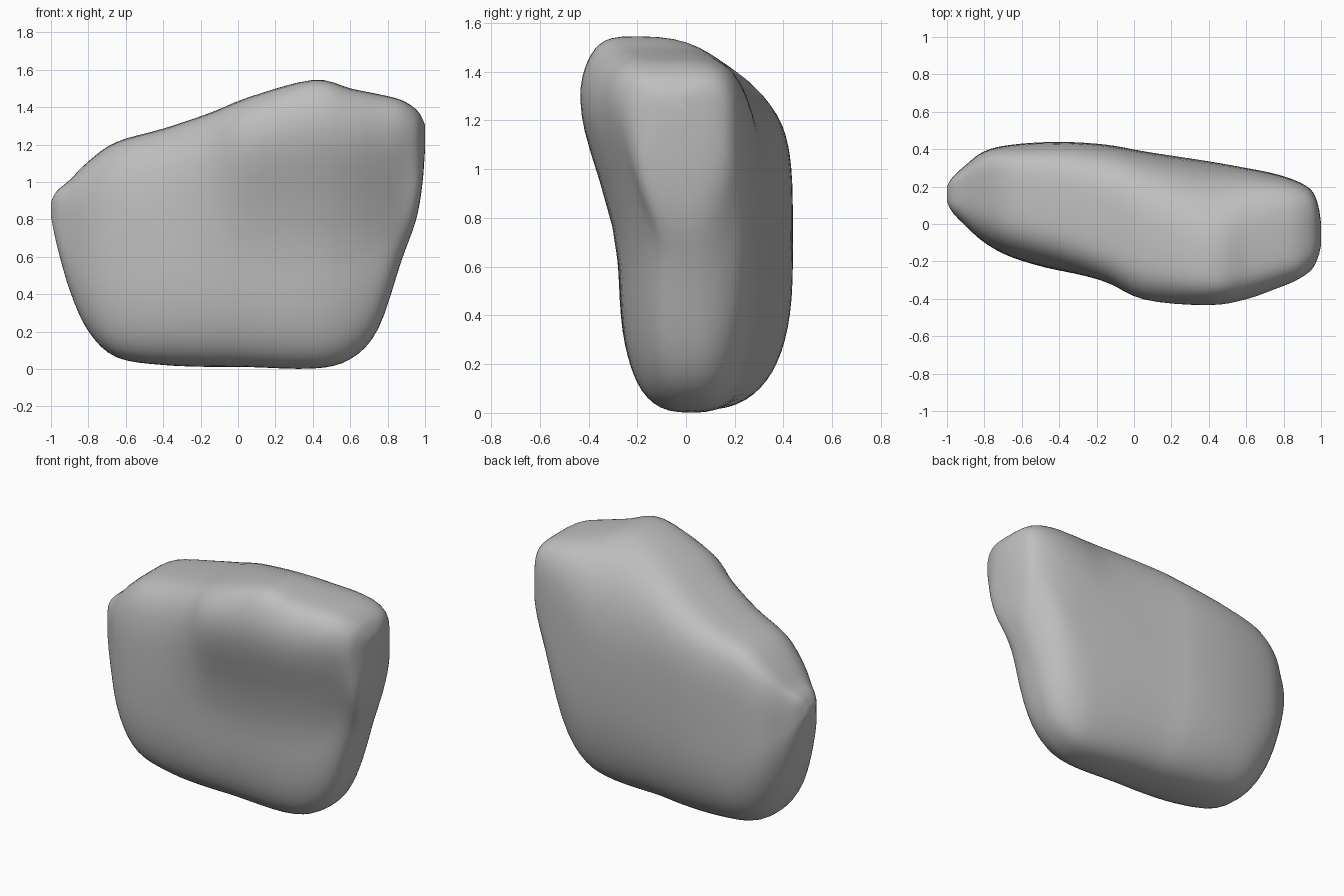
import bpy
import bmesh
from math import sin, cos, tau

cube = bpy.data.objects.get("Cube")
if cube:
    bpy.data.objects.remove(cube, do_unlink=True)

SEGMENTS = 64  # points around each section
STEPS = 4      # rings between two stations

# Stations along the boulder:
# x, bottom z, top z, lower front y, upper front y, back y, crest y,
# roundness of the upper back edge (1 is an ellipse, 0 is a box)
STATIONS = [
    (-1.0, .82, .89, .12, .12, .2, .16, .7),
    (-.97, .67, .95, .06, .07, .25, .18, .55),
    (-.9, .42, 1.01, -.01, -.01, .315, .2, .48),
    (-.8, .2, 1.11, -.1, -.09, .39, .2, .45),
    (-.65, .06, 1.215, -.18, -.17, .425, .16, .45),
    (-.4, .02, 1.285, -.25, -.25, .44, .1, .47),
    (-.15, .01, 1.37, -.275, -.35, .425, 0, .54),
    (.05, .01, 1.45, -.275, -.455, .39, -.08, .63),
    (.4, 0, 1.55, -.27, -.465, .335, -.2, .8),
    (.6, .05, 1.5, -.23, -.44, .3, -.16, .6),
    (.75, .21, 1.47, -.18, -.385, .27, -.12, .5),
    (.87, .57, 1.44, -.14, -.325, .23, -.1, .47),
    (.95, .79, 1.39, -.15, -.26, .18, -.06, .45),
    (.985, .98, 1.34, -.15, -.18, .1, -.05, .5),
    (1.0, 1.18, 1.3, -.1, -.11, 0, -.05, .7),
]


def smoothstep(low, high, value):
    t = min(max((value - low) / (high - low), 0), 1)
    return t * t * (3 - 2 * t)


def spline(a, b, c, d, t):
    """Smooth curve from b to c, guided by their neighbours."""
    return b + t / 2 * (c - a + t * (2 * a - 5 * b + 4 * c - d
                                     + t * (3 * (b - c) + d - a)))


def refined_stations():
    last = len(STATIONS) - 1
    for i in range(last):
        near = [STATIONS[min(max(i + k, 0), last)] for k in (-1, 0, 1, 2)]
        for step in range(STEPS):
            yield [spline(*values, step / STEPS) for values in zip(*near)]
    yield STATIONS[last]


def section(x, bottom, top, front_low, front_high, back, crest, roundness):
    """Rounded closed outline with an overhanging upper front."""
    keel = (front_low + back) * .4
    # The underside rounds off towards both ends at the back
    under_back = .77 + .35 * smoothstep(.55, .95, abs(x))
    points = []
    for i in range(SEGMENTS):
        angle = tau * i / SEGMENTS
        across, up = cos(angle), sin(angle)
        if across > 0:
            power = roundness if up > 0 else under_back
        else:
            power = .54 if up > 0 else .66
        height = abs(up) ** power * (1 if up > 0 else -1)
        width = abs(across) ** power
        z = (bottom + top) / 2 + height * (top - bottom) / 2
        middle = keel + (crest - keel) * (height + 1) / 2
        front = front_low + (front_high - front_low) * smoothstep(.6, 1.4, z)
        edge = back if across > 0 else front
        points.append((x, middle + width * (edge - middle), z))
    return points


# Boulder body, lofted through the sections
bm = bmesh.new()
rings = [[bm.verts.new(p) for p in section(*s)] for s in refined_stations()]
for ring, following in zip(rings, rings[1:]):
    for i in range(SEGMENTS):
        j = (i + 1) % SEGMENTS
        bm.faces.new((ring[i], ring[j], following[j], following[i]))
bm.faces.new(rings[0])
bm.faces.new(rings[-1])

# Ease the surface a little and face it outward
for _ in range(3):
    bmesh.ops.smooth_vert(bm, verts=bm.verts, factor=.3,
                          use_axis_x=False, use_axis_y=True, use_axis_z=True)
bmesh.ops.recalc_face_normals(bm, faces=bm.faces)

mesh = bpy.data.meshes.new("boulder")
bm.to_mesh(mesh)
bm.free()
boulder = bpy.data.objects.new("boulder", mesh)
bpy.context.collection.objects.link(boulder)

# Plain grey stone
stone = bpy.data.materials.new("grey stone")
stone.use_nodes = True
colour = (.52, .52, .52, 1)
stone.diffuse_color = colour
stone.node_tree.nodes["Principled BSDF"].inputs["Base Color"].default_value = colour
mesh.materials.append(stone)

for face in mesh.polygons:
    face.use_smooth = True
